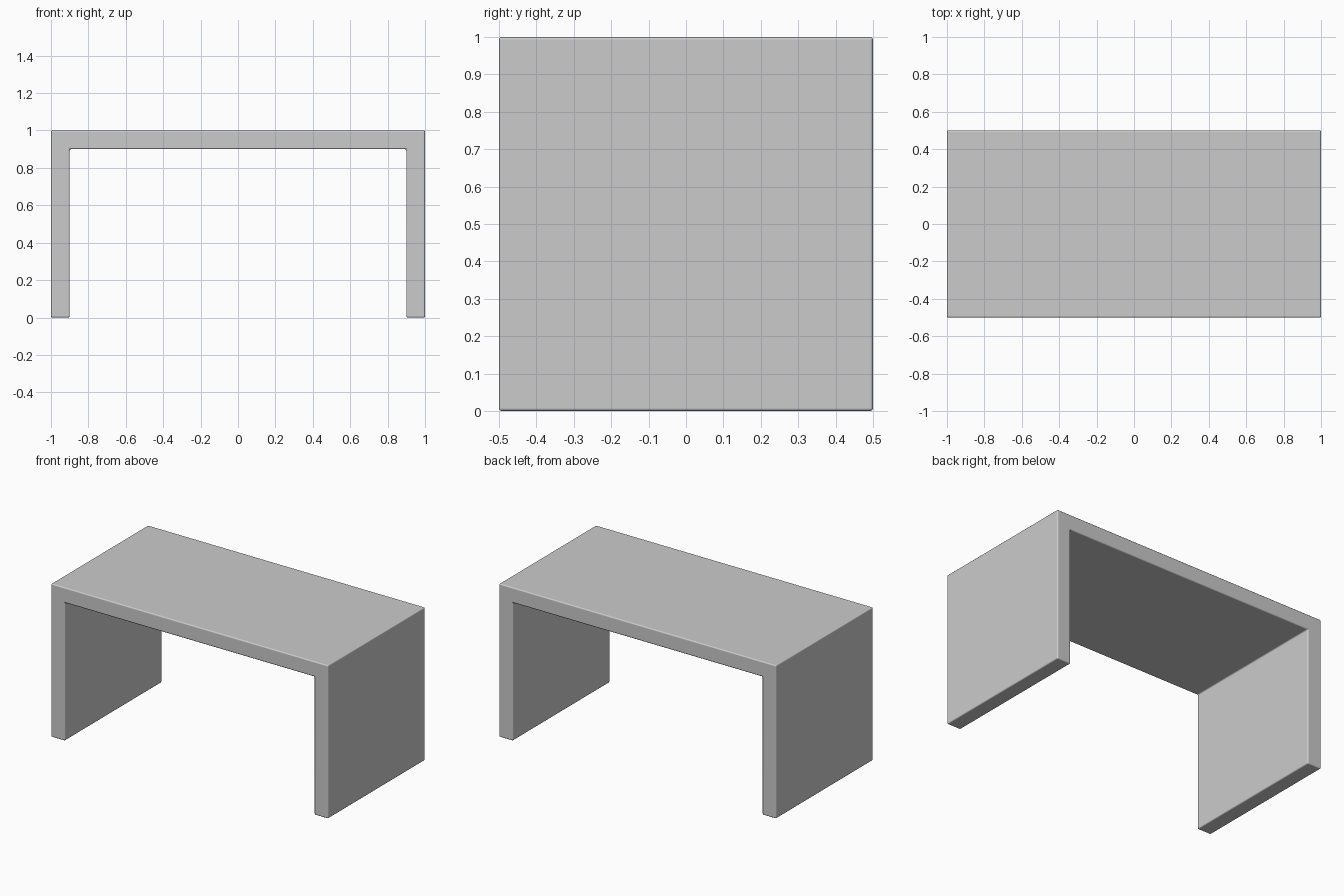
import bpy
import bmesh

if "Cube" in bpy.data.objects:
    bpy.data.objects.remove(bpy.data.objects["Cube"])

# Waterfall bench: U-shaped profile in the xz plane, extruded along y
T = 0.1
profile = [(-1, 0), (-1 + T, 0), (-1 + T, 1 - T), (1 - T, 1 - T),
           (1 - T, 0), (1, 0), (1, 1), (-1, 1)]

bm = bmesh.new()
face = bm.faces.new([bm.verts.new((x, -0.5, z)) for x, z in profile])
ext = bmesh.ops.extrude_face_region(bm, geom=[face], use_keep_orig=True)
moved = [v for v in ext["geom"] if isinstance(v, bmesh.types.BMVert)]
bmesh.ops.translate(bm, verts=moved, vec=(0, 1, 0))
bmesh.ops.recalc_face_normals(bm, faces=bm.faces[:])

mesh = bpy.data.meshes.new("waterfall_bench")
bm.to_mesh(mesh)
bm.free()
bench = bpy.data.objects.new("waterfall_bench", mesh)
bpy.context.collection.objects.link(bench)

# Slightly rounded edges all around
bevel = bench.modifiers.new("rounded_edges", "BEVEL")
bevel.width = 0.008
bevel.segments = 3
bevel.limit_method = "ANGLE"
bevel.harden_normals = True

bpy.context.view_layer.objects.active = bench
bench.select_set(True)
bpy.ops.object.shade_smooth_by_angle()
